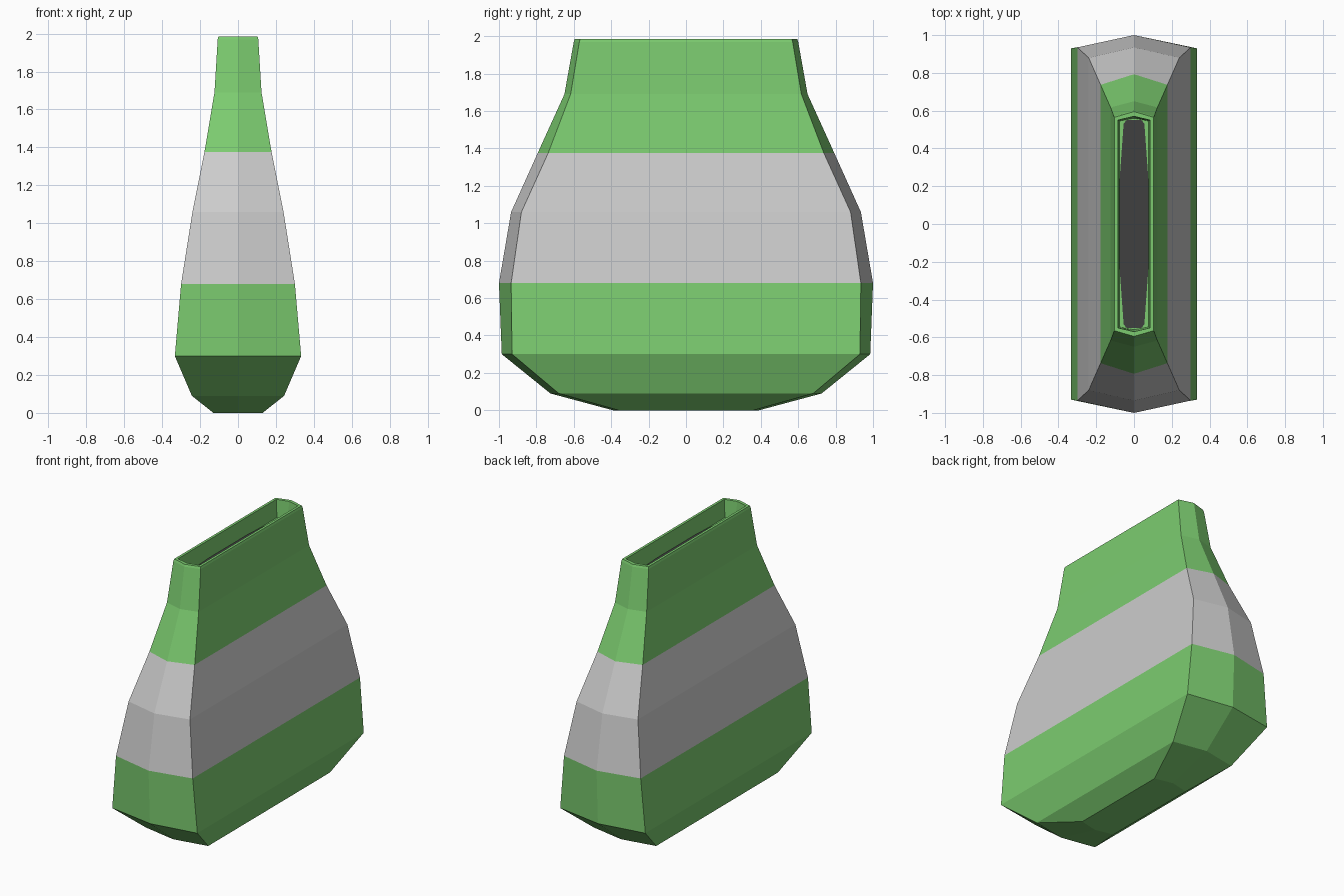
import bpy, bmesh

if "Cube" in bpy.data.objects:
    bpy.data.objects.remove(bpy.data.objects["Cube"])


def material(name, colour):
    m = bpy.data.materials.new(name)
    m.diffuse_color = (*colour, 1)
    m.use_nodes = True
    m.node_tree.nodes["Principled BSDF"].inputs["Base Color"].default_value = m.diffuse_color
    return m


def hexagon(z, x, y_corner, y_end):
    """Elongated six-sided section with pointed front and back."""
    return [(x, -y_corner, z), (x, y_corner, z), (0, y_end, z),
            (-x, y_corner, z), (-x, -y_corner, z), (0, -y_end, z)]


def loft(name, sections, mat=None, cap=False):
    """Flat-shaded skin through sections listed outside-up then inside-down."""
    bm = bmesh.new()
    rings = [[bm.verts.new(p) for p in hexagon(*s)] for s in sections]
    for a, b in zip(rings, rings[1:]):
        for i in range(6):
            j = (i + 1) % 6
            bm.faces.new((a[i], a[j], b[j], b[i]))
    if cap:
        bm.faces.new(rings[0][::-1])
    me = bpy.data.meshes.new(name)
    bm.to_mesh(me)
    bm.free()
    ob = bpy.data.objects.new(name, me)
    bpy.context.collection.objects.link(ob)
    if mat:
        me.materials.append(mat)
    return ob


green = material("green_glaze", (0.2, 0.6, 0.16))
black = material("dark_interior", (0.05, 0.05, 0.05))

# Sections: height, half width, corner depth, end depth
belly_top = (0.68, 0.30, 0.935, 1.0)
neck_base = (1.375, 0.177, 0.737, 0.793)

# Rounded foot and lower belly
loft("lower_body", [(0.0, 0.13, 0.36, 0.39), (0.09, 0.243, 0.68, 0.725),
                    (0.30, 0.333, 0.93, 0.985), belly_top], green, cap=True)

# Pale band
loft("middle_band", [belly_top, (1.06, 0.24, 0.88, 0.935), neck_base])

# Neck, rim and inner wall
loft("neck", [neck_base, (1.69, 0.124, 0.617, 0.65), (1.97, 0.107, 0.57, 0.60),
              (1.985, 0.103, 0.565, 0.595), (1.985, 0.085, 0.55, 0.57),
              (1.86, 0.077, 0.545, 0.56)], green)

# Dark surface inside the mouth
quarter = [(0.077, 0.22), (0.055, 0.53), (0.04, 0.55)]
outline = quarter + [(-x, y) for x, y in reversed(quarter)]
outline += [(-x, -y) for x, y in outline]
me = bpy.data.meshes.new("mouth_interior")
me.from_pydata([(x, y, 1.865) for x, y in outline], [], [range(len(outline))])
me.materials.append(black)
bpy.context.collection.objects.link(bpy.data.objects.new("mouth_interior", me))

# Green ledge around the dark surface
loft("mouth_ledge", [(1.86, 0.08, 0.548, 0.562), (1.86, 0.04, 0.50, 0.52)], green)
